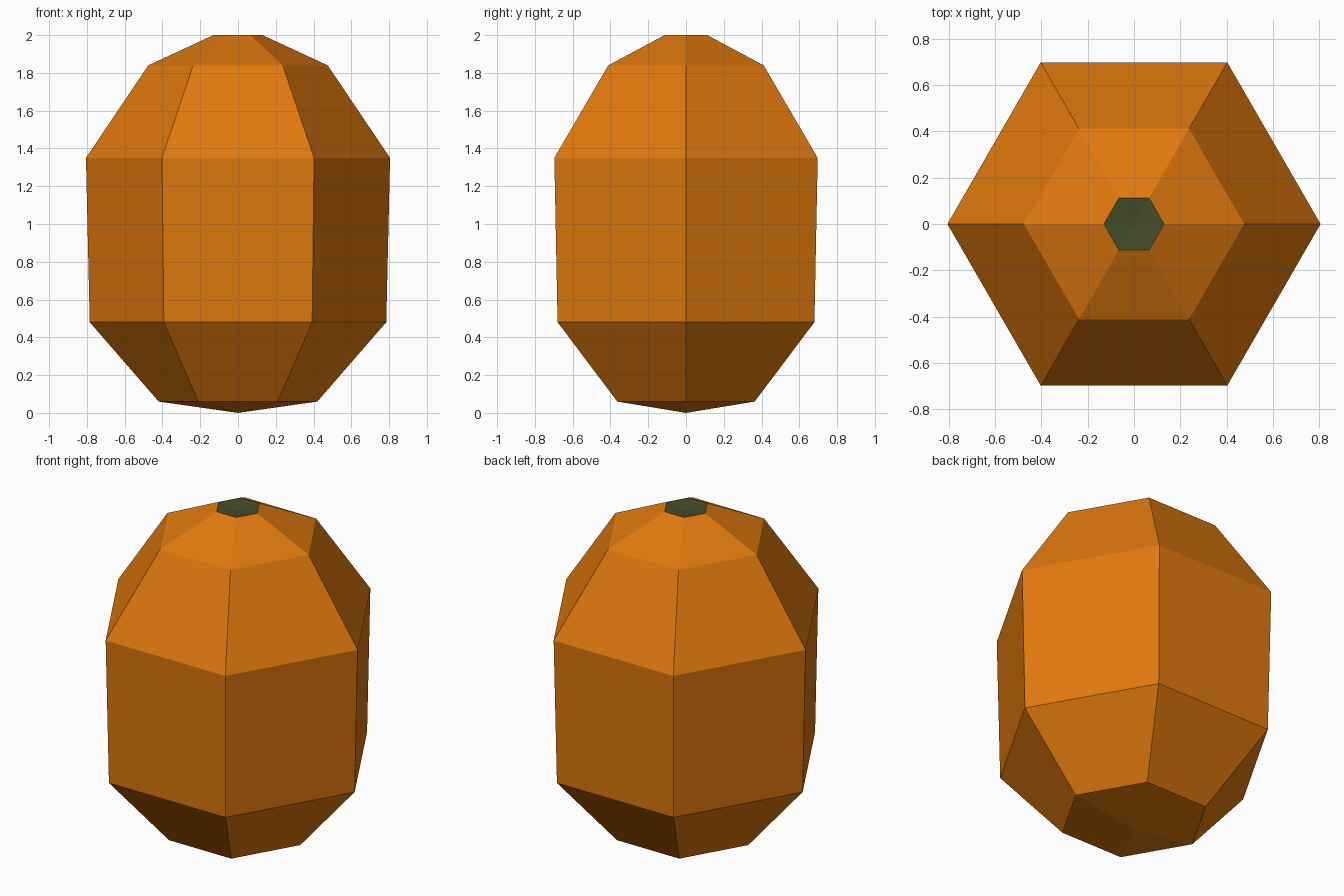
import bpy, bmesh, math

if "Cube" in bpy.data.objects:
    bpy.data.objects.remove(bpy.data.objects["Cube"])

SIDES = 6


def material(name, rgb):
    m = bpy.data.materials.new(name)
    m.diffuse_color = (*rgb, 1)
    m.use_nodes = True
    m.node_tree.nodes["Principled BSDF"].inputs["Base Color"].default_value = m.diffuse_color
    return m


orange = material("orange skin", (0.74, 0.19, 0.004))
green = material("dark green stem", (0.06, 0.075, 0.023))


def lathe(name, profile, mat):
    """Revolve (radius, height) points in six flat sides; radius 0 makes a tip."""
    bm = bmesh.new()
    rings = []
    for r, z in profile:
        n = SIDES if r else 1
        rings.append([bm.verts.new((r * math.cos(math.tau * i / SIDES),
                                    r * math.sin(math.tau * i / SIDES), z))
                      for i in range(n)])
    for low, high in zip(rings, rings[1:]):
        for i in range(SIDES):
            j = (i + 1) % SIDES
            corners = [low[i % len(low)], low[j % len(low)],
                       high[j % len(high)], high[i % len(high)]]
            bm.faces.new(list(dict.fromkeys(corners)))
    mesh = bpy.data.meshes.new(name)
    bm.to_mesh(mesh)
    bm.free()
    mesh.materials.append(mat)
    ob = bpy.data.objects.new(name, mesh)
    bpy.context.collection.objects.link(ob)
    return ob


# Faceted fruit body, bottom tip to top rim
lathe("fruit_body", [(0, 0), (0.42, 0.06), (0.785, 0.48), (0.805, 1.35),
                     (0.475, 1.84), (0.13, 2.0)], orange)
# Slightly sunken stem scar closing the top
lathe("stem_scar", [(0.13, 2.0), (0, 1.985)], green)
